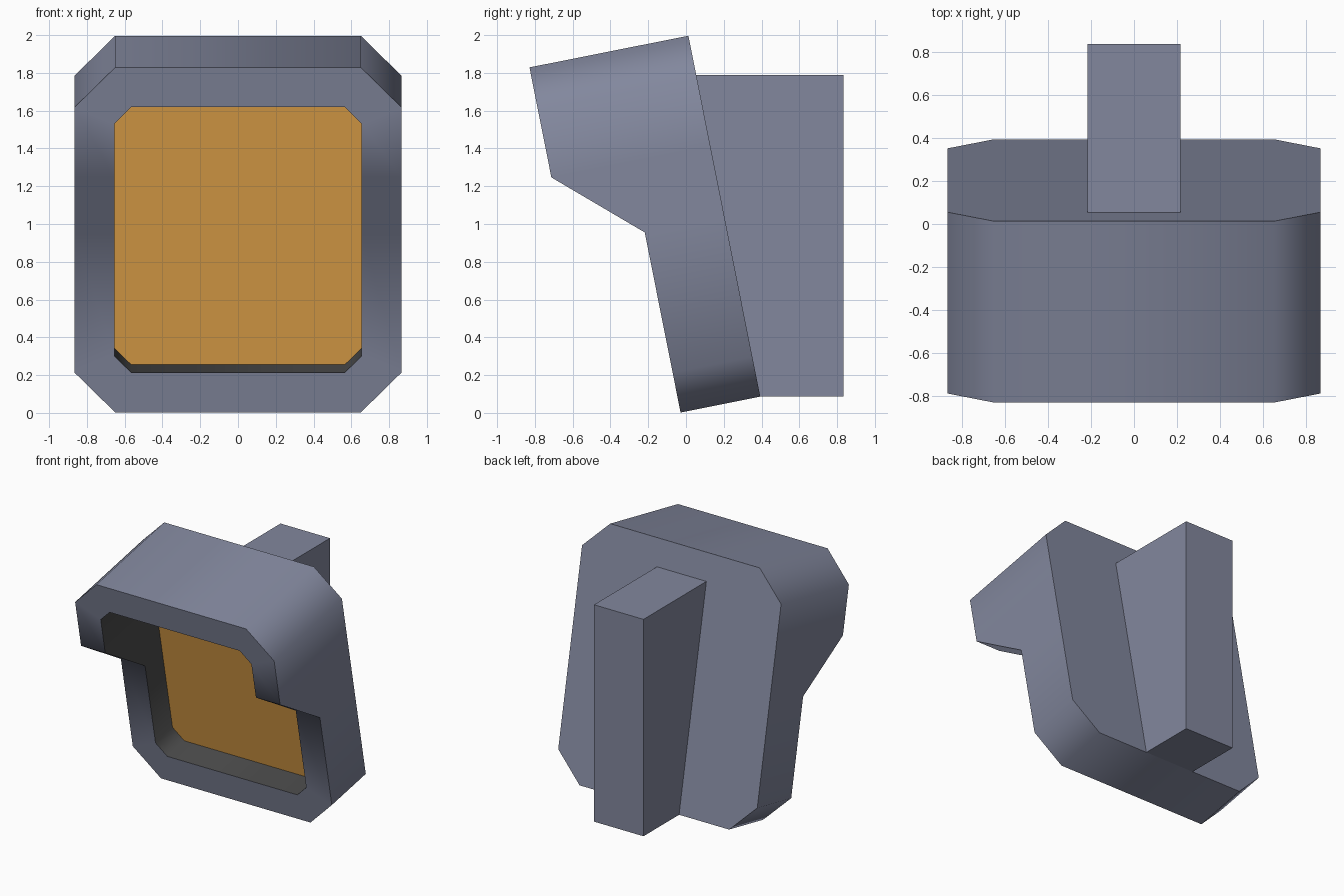
import bpy, bmesh, math

if "Cube" in bpy.data.objects:
    bpy.data.objects.remove(bpy.data.objects["Cube"])

def material(name, rgb):
    m = bpy.data.materials.new(name)
    m.diffuse_color = (*rgb, 1)
    m.use_nodes = True
    m.node_tree.nodes["Principled BSDF"].inputs["Base Color"].default_value = m.diffuse_color
    return m

BODY = material("blue grey", (0.225, 0.245, 0.34))
DARK = material("dark lining", (0.07, 0.07, 0.07))
AMBER = material("amber", (0.74, 0.36, 0.065))

# Tilted frame: u runs up the back plate, v runs out towards the front
TILT = math.atan2(0.38, 1.91)
S, C = math.sin(TILT), math.cos(TILT)
Y0, Z0 = 0.393, 0.086
HEIGHT, BORDER = 1.948, 0.215
STEP_LOW, STEP_HIGH = 0.972, 1.354     # where the visor slope starts and ends
SHALLOW, DEEP = 0.43, 0.858            # front depth below and above the slope

def place(x, u, v):
    return (x, Y0 - u * S - v * C, Z0 + u * C - v * S)

def front_depth(u):
    t = min(max((u - STEP_LOW) / (STEP_HIGH - STEP_LOW), 0), 1)
    return SHALLOW + t * (DEEP - SHALLOW)

def outline(half, low, high, cut):
    """Chamfered rectangle, its sides split at the visor slope."""
    right = [(half - cut, low), (half, low + cut), (half, STEP_LOW),
             (half, STEP_HIGH), (half, high - cut), (half - cut, high)]
    return right + [(-x, u) for x, u in reversed(right)]

def finish(bm, name, mats):
    bmesh.ops.recalc_face_normals(bm, faces=bm.faces)
    me = bpy.data.meshes.new(name)
    bm.to_mesh(me)
    bm.free()
    for m in mats:
        me.materials.append(m)
    ob = bpy.data.objects.new(name, me)
    bpy.context.collection.objects.link(ob)
    bpy.ops.object.select_all(action='DESELECT')
    ob.select_set(True)
    bpy.context.view_layer.objects.active = ob
    bpy.ops.object.shade_smooth_by_angle(angle=math.radians(60))
    return ob

# Housing with visor, dark recess and amber lens
outer = outline(0.865, 0, HEIGHT, 0.215)
inner = outline(0.655, BORDER, HEIGHT - BORDER, 0.09)
bm = bmesh.new()
def ring(points, depth):
    return [bm.verts.new(place(x, u, depth(u))) for x, u in points]
rings = [ring(outer, lambda u: 0), ring(outer, front_depth),
         ring(inner, front_depth), ring(inner, lambda u: 0.215)]
for (a, b), mat in zip(zip(rings, rings[1:]), (0, 0, 1)):
    for i in range(len(a)):
        j = (i + 1) % len(a)
        bm.faces.new((a[i], a[j], b[j], b[i])).material_index = mat
bm.faces.new(rings[0])
bm.faces.new(rings[3]).material_index = 2
finish(bm, "signal_housing", (BODY, DARK, AMBER))

# Upright mounting block behind the housing
bm = bmesh.new()
top = 1.79
profile = [(Y0, Z0), (0.835, Z0), (0.835, top), (Y0 - (top - Z0) * S / C, top)]
sides = [[bm.verts.new((x, y, z)) for y, z in profile] for x in (-0.215, 0.215)]
for s in sides:
    bm.faces.new(s)
for i in range(4):
    j = (i + 1) % 4
    bm.faces.new((sides[0][i], sides[0][j], sides[1][j], sides[1][i]))
finish(bm, "mounting_block", (BODY,))
